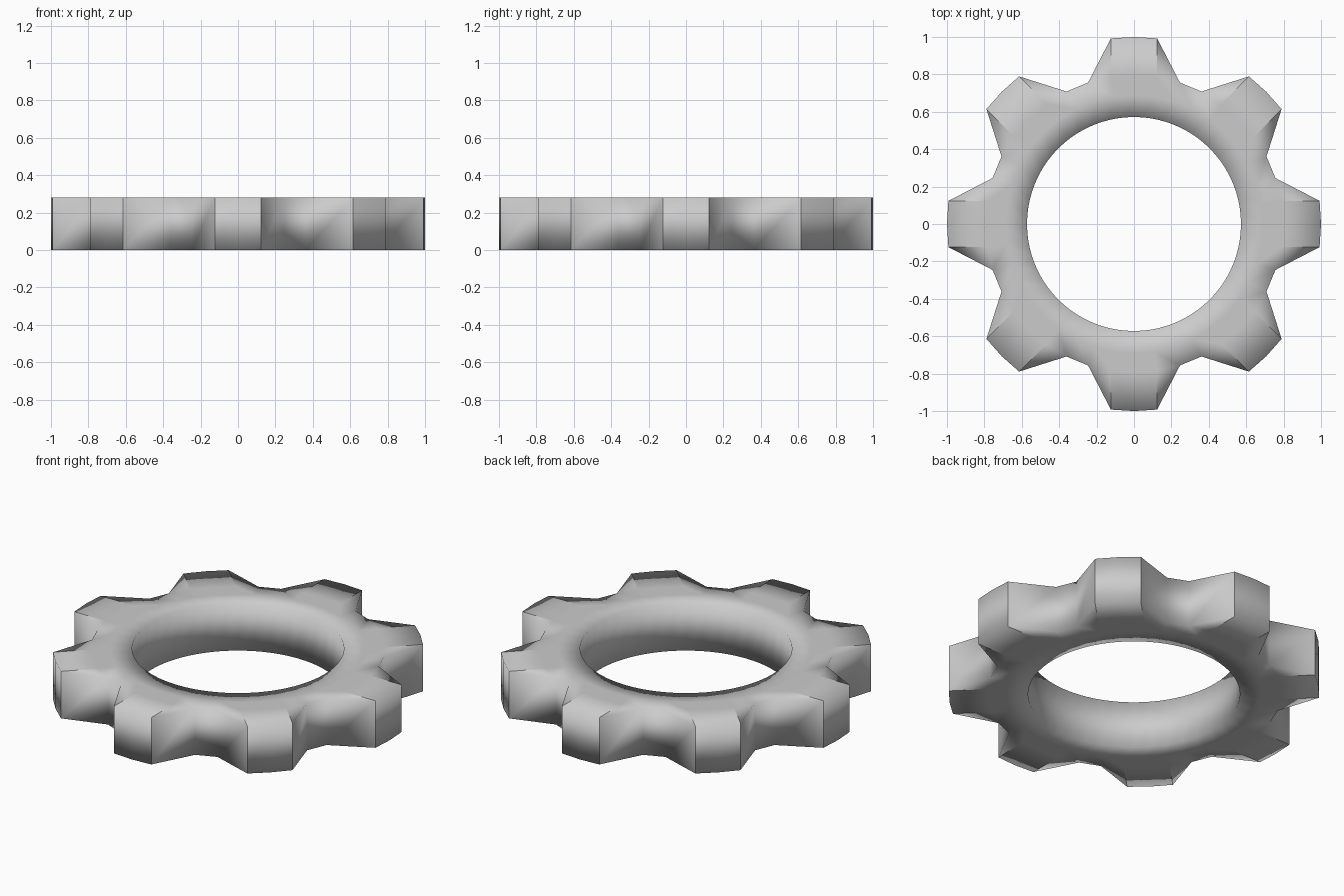
import bpy, bmesh
from math import radians, sin, cos

if "Cube" in bpy.data.objects:
    bpy.data.objects.remove(bpy.data.objects["Cube"])

TEETH, HEIGHT = 8, 0.28
TIP, ROOT, MID, HOLE = 1.0, 0.795, 0.69, 0.572
TIP_ANGLE = 7.1
N = TEETH * 5          # root points, 9 degrees apart

bm = bmesh.new()


def pair(radius, angle):
    """Bottom and top vertex at a polar position."""
    a = radians(angle)
    return [bm.verts.new((radius * cos(a), radius * sin(a), z)) for z in (0, HEIGHT)]


def caps(*pairs):
    """Matching bottom and top face; pairs run counter-clockwise."""
    bm.faces.new([p[1] for p in pairs])
    bm.faces.new([p[0] for p in reversed(pairs)])


def wall(a, b):
    bm.faces.new((a[0], b[0], b[1], a[1]))


step = 360 / N
root = [pair(ROOT, (i - 2) * step) for i in range(N)]
mid = [pair(MID, (i - 2) * step) for i in range(N)]
hole = [pair(HOLE, (i / 2 - 2) * step) for i in range(2 * N)]

# Ring body with round bore
for i in range(N):
    j = (i + 1) % N
    h = [hole[(2 * i + k) % (2 * N)] for k in range(3)]
    caps(mid[i], root[i], root[j], mid[j])
    caps(h[0], mid[i], mid[j], h[2], h[1])
    wall(h[1], h[0])
    wall(h[2], h[1])

# Tapered teeth and the gaps between them
sharp = []
for t in range(TEETH):
    r = [root[(5 * t + k) % N] for k in range(6)]
    a, b, c = [pair(TIP, t * 45 + d) for d in (-TIP_ANGLE, 0, TIP_ANGLE)]
    caps(r[0], a, r[1])
    caps(r[1], a, b, r[2])
    caps(r[2], b, c, r[3])
    caps(r[3], c, r[4])
    for p, q in ((r[0], a), (a, b), (b, c), (c, r[4]), (r[4], r[5])):
        wall(p, q)
    # Crisp edges where tip meets flank
    for tip, base in ((a, r[1]), (c, r[3])):
        sharp += [(tip[0], tip[1]), (tip[0], base[0]), (tip[1], base[1])]

for pq in sharp:
    bm.edges.get(pq).smooth = False
for f in bm.faces:
    f.smooth = True
bmesh.ops.recalc_face_normals(bm, faces=bm.faces)

mesh = bpy.data.meshes.new("gear_ring")
bm.to_mesh(mesh)
bm.free()
bpy.context.collection.objects.link(bpy.data.objects.new("gear_ring", mesh))
